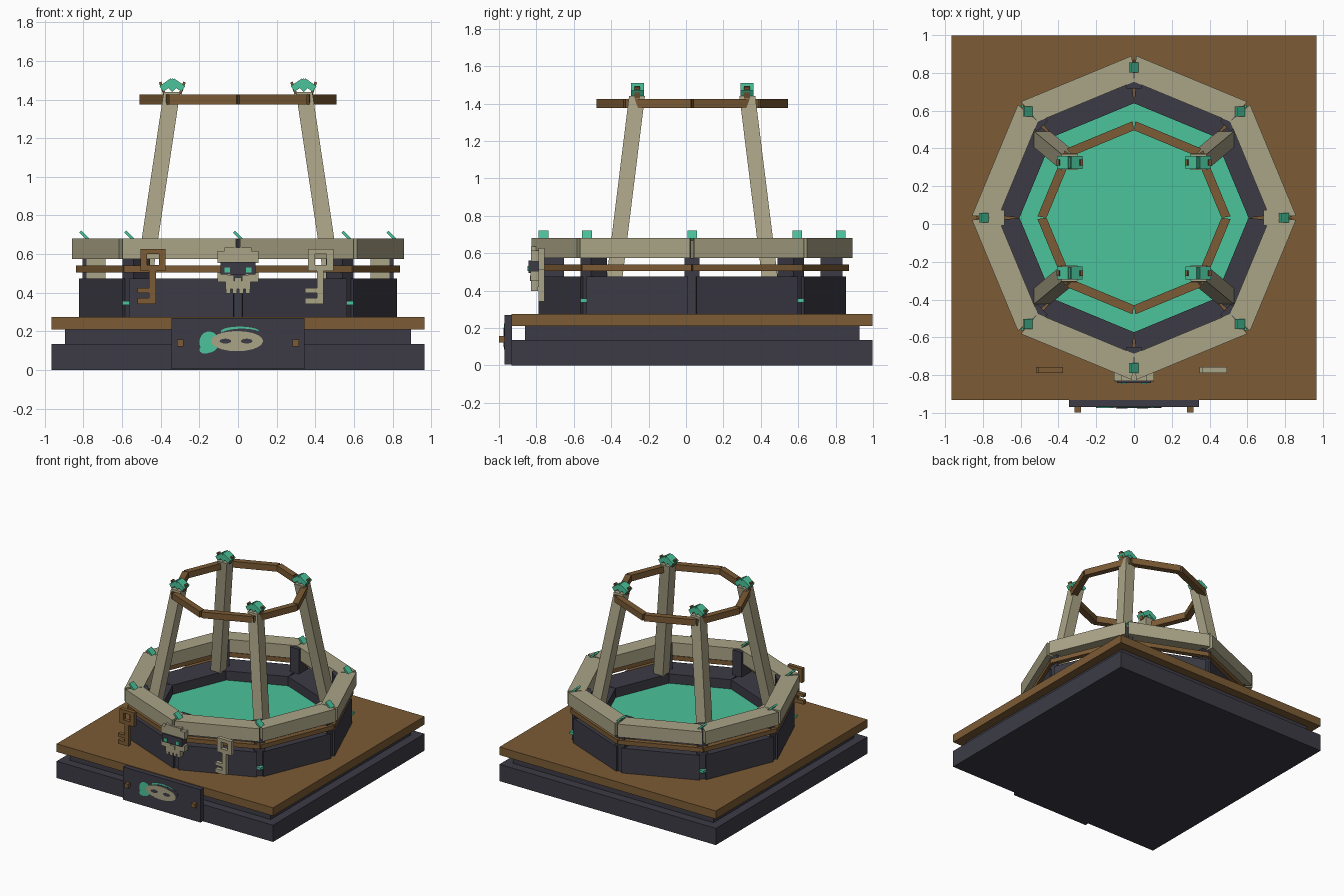
import bpy
import bmesh
import math
from mathutils import Matrix, Vector

default_cube = bpy.data.objects.get("Cube")
if default_cube:
    bpy.data.objects.remove(default_cube, do_unlink=True)

CENTRE_Y = 0.033
FRONT = -0.97
EIGHTH = math.pi / 4
HALF_ANGLE = math.tan(EIGHTH / 2)


def make_material(name, colour):
    material = bpy.data.materials.new(name)
    material.use_nodes = True
    material.diffuse_color = (*colour, 1)
    shader = material.node_tree.nodes["Principled BSDF"]
    shader.inputs["Base Color"].default_value = (*colour, 1)
    return material


slate = make_material("dark_slate", (0.045, 0.044, 0.06))
bone = make_material("pale_stone", (0.4, 0.37, 0.24))
wood = make_material("brown_wood", (0.2, 0.105, 0.035))
teal = make_material("teal_glow", (0.07, 0.55, 0.33))


def finish(name, bm, material):
    bmesh.ops.recalc_face_normals(bm, faces=bm.faces)
    mesh = bpy.data.meshes.new(name)
    bm.to_mesh(mesh)
    bm.free()
    mesh.materials.append(material)
    part = bpy.data.objects.new(name, mesh)
    bpy.context.collection.objects.link(part)
    return part


def add_box(bm, centre, size, turn=Matrix()):
    transform = Matrix.Translation(centre) @ turn @ Matrix.Diagonal((*size, 1))
    bmesh.ops.create_cube(bm, size=1, matrix=transform)


def box(name, material, centre, size, tilt=0):
    bm = bmesh.new()
    add_box(bm, centre, size, Matrix.Rotation(tilt, 4, "Y"))
    return finish(name, bm, material)


def span_box(name, material, x, y, z):
    spans = (x, y, z)
    return box(name, material, [sum(s) / 2 for s in spans], [s[1] - s[0] for s in spans])


def prism(bm, outline, low, high):
    bottom = [bm.verts.new((*p, low)) for p in outline]
    top = [bm.verts.new((*p, high)) for p in outline]
    bm.faces.new(bottom)
    bm.faces.new(top)
    for i in range(len(outline)):
        j = (i + 1) % len(outline)
        bm.faces.new((bottom[i], bottom[j], top[j], top[i]))


def around(radius, angle, z=0):
    return Vector((radius * math.cos(angle), CENTRE_Y + radius * math.sin(angle), z))


def octagon_ring(name, material, inner, outer, low, high, gap):
    """Eight straight segments with open notches at the outer corners."""
    bm = bmesh.new()
    for i in range(8):
        angle = (i + 0.5) * EIGHTH
        tangent = Vector((-math.sin(angle), math.cos(angle), 0))
        outline = []
        for radius, side in ((inner, -1), (outer, -1), (outer, 1), (inner, 1)):
            reach = radius * HALF_ANGLE - (gap if radius == outer else 0)
            outline.append((around(radius, angle) + tangent * side * reach).xy)
        prism(bm, outline, low, high)
    return finish(name, bm, material)


def oval(name, material, x, z, width, height, depth, front):
    bm = bmesh.new()
    shape = Matrix.Translation((x, front + depth / 2, z)) @ Matrix.Rotation(math.pi / 2, 4, "X")
    bmesh.ops.create_cone(bm, cap_ends=True, segments=20, radius1=0.5, radius2=0.5, depth=1,
                          matrix=shape @ Matrix.Diagonal((width, height, depth, 1)))
    return finish(name, bm, material)


# Stepped square base
for name, material, width, low, high in (
        ("base_slab", slate, 1.93, 0, 0.135),
        ("base_step", slate, 1.79, 0.135, 0.21),
        ("base_deck", wood, 1.93, 0.21, 0.275)):
    box(name, material, (0, CENTRE_Y, (low + high) / 2), (width, width, high - low))

# Octagonal basin, band, rim and upper hoop
octagon_ring("basin_wall", slate, 0.56, 0.768, 0.275, 0.475, 0.025)
octagon_ring("wooden_band", wood, 0.735, 0.775, 0.505, 0.54, 0.004)
octagon_ring("stone_rim", bone, 0.665, 0.797, 0.575, 0.68, 0.012)
octagon_ring("upper_hoop", wood, 0.428, 0.475, 1.375, 1.425, 0.008)

# Glowing pool
bm = bmesh.new()
prism(bm, [around(0.61, i * EIGHTH).xy for i in range(8)], 0.28, 0.4)
finish("pool", bm, teal)

# Corner posts, rim clips and wall gems
for i in range(8):
    angle = i * EIGHTH
    turn = Matrix.Rotation(angle, 4, "Z")
    sideways = i % 4 == 0
    bm = bmesh.new()
    add_box(bm, around(0.735, angle, 0.475), (0.1, 0.08, 0.4), turn)
    finish("corner_post", bm, bone if sideways else slate)
    bm = bmesh.new()
    add_box(bm, around(0.795, angle, 0.425), (0.02, 0.08, 0.3), turn)
    finish("post_facing", bm, slate)
    box("rim_clip", teal, around(0.795, angle, 0.695), (0.06, 0.052, 0.014), EIGHTH)
    if i % 2:
        box("wall_gem", teal, around(0.815, angle, 0.347), (0.042, 0.042, 0.02))

# Leaning legs with their crowns
for sx in (-1, 1):
    for sy in (-1, 1):
        bm = bmesh.new()
        add_box(bm, (0, 0, 0.955), (0.085, 0.085, 0.97))
        for v in bm.verts:
            raised = v.co.z > 1
            v.co.x += sx * (0.342 if raised else 0.487)
            v.co.y += CENTRE_Y + sy * (0.295 if raised else 0.415)
        finish("leg", bm, bone)
        x, y = sx * 0.34, CENTRE_Y + sy * 0.293
        for side in (-1, 1):
            box("crown_leaf", teal, (x + side * 0.028, y, 1.475), (0.07, 0.07, 0.035), side * 0.6)
            box("crown_peg", wood, (x + side * 0.052, y, 1.46), (0.014, 0.03, 0.065), side * 0.35)
        box("crown_tip", teal, (x, y, 1.475), (0.05, 0.06, 0.05), EIGHTH)

# Keys hanging on the basin
for name, material, shift in (("wooden_key", wood, 0), ("stone_key", bone, 0.868)):
    bm = bmesh.new()
    for left, right, low, high in (
            (-0.505, -0.47, 0.513, 0.627), (-0.41, -0.375, 0.513, 0.627),
            (-0.47, -0.41, 0.6, 0.627), (-0.47, -0.41, 0.513, 0.545),
            (-0.46, -0.425, 0.342, 0.513),
            (-0.52, -0.46, 0.4, 0.425), (-0.52, -0.46, 0.342, 0.373)):
        add_box(bm, (shift + (left + right) / 2, -0.772, (low + high) / 2),
                (right - left, 0.032, high - low))
    finish(name, bm, material)

# Skull ornament
back = -0.785
span_box("skull_brow", bone, (-0.105, 0.105), (-0.83, back), (0.555, 0.615))
span_box("skull_crown", bone, (-0.07, 0.07), (-0.83, back), (0.615, 0.635))
span_box("skull_sockets", slate, (-0.09, 0.09), (-0.842, back), (0.495, 0.56))
span_box("skull_nose", bone, (-0.018, 0.018), (-0.835, back), (0.45, 0.48))
span_box("skull_jaw", bone, (-0.065, 0.065), (-0.83, back), (0.42, 0.46))
for side in (-1, 1):
    box("skull_eye", teal, (side * 0.055, -0.843, 0.518), (0.028, 0.008, 0.025))
    box("skull_cheek", bone, (side * 0.08, -0.81, 0.48), (0.05, 0.045, 0.05))
    box("skull_inner_cheek", bone, (side * 0.04, -0.81, 0.475), (0.04, 0.045, 0.035))
for i in range(4):
    box("skull_tooth", bone, (-0.051 + i * 0.034, -0.81, 0.41), (0.024, 0.04, 0.025))

# Front plaque with painted mask and pegs
span_box("plaque", slate, (-0.345, 0.345), (FRONT, -0.93), (0.005, 0.27))
oval("plaque_flame", teal, -0.15, 0.145, 0.1, 0.11, 0.004, FRONT - 0.003)
oval("plaque_flame_tail", teal, -0.17, 0.105, 0.06, 0.04, 0.004, FRONT - 0.003)
oval("plaque_flame_top", teal, 0.01, 0.2, 0.2, 0.05, 0.003, FRONT - 0.002)
oval("plaque_shade", slate, 0.02, 0.17, 0.25, 0.09, 0.004, FRONT - 0.003)
oval("plaque_mask", bone, -0.005, 0.15, 0.27, 0.105, 0.006, FRONT - 0.005)
for side in (-1, 1):
    oval("mask_eye", slate, -0.01 + side * 0.055, 0.15, 0.06, 0.025, 0.004, FRONT - 0.007)
    box("plaque_peg", wood, (side * 0.298, -0.982, 0.14), (0.034, 0.034, 0.034))
